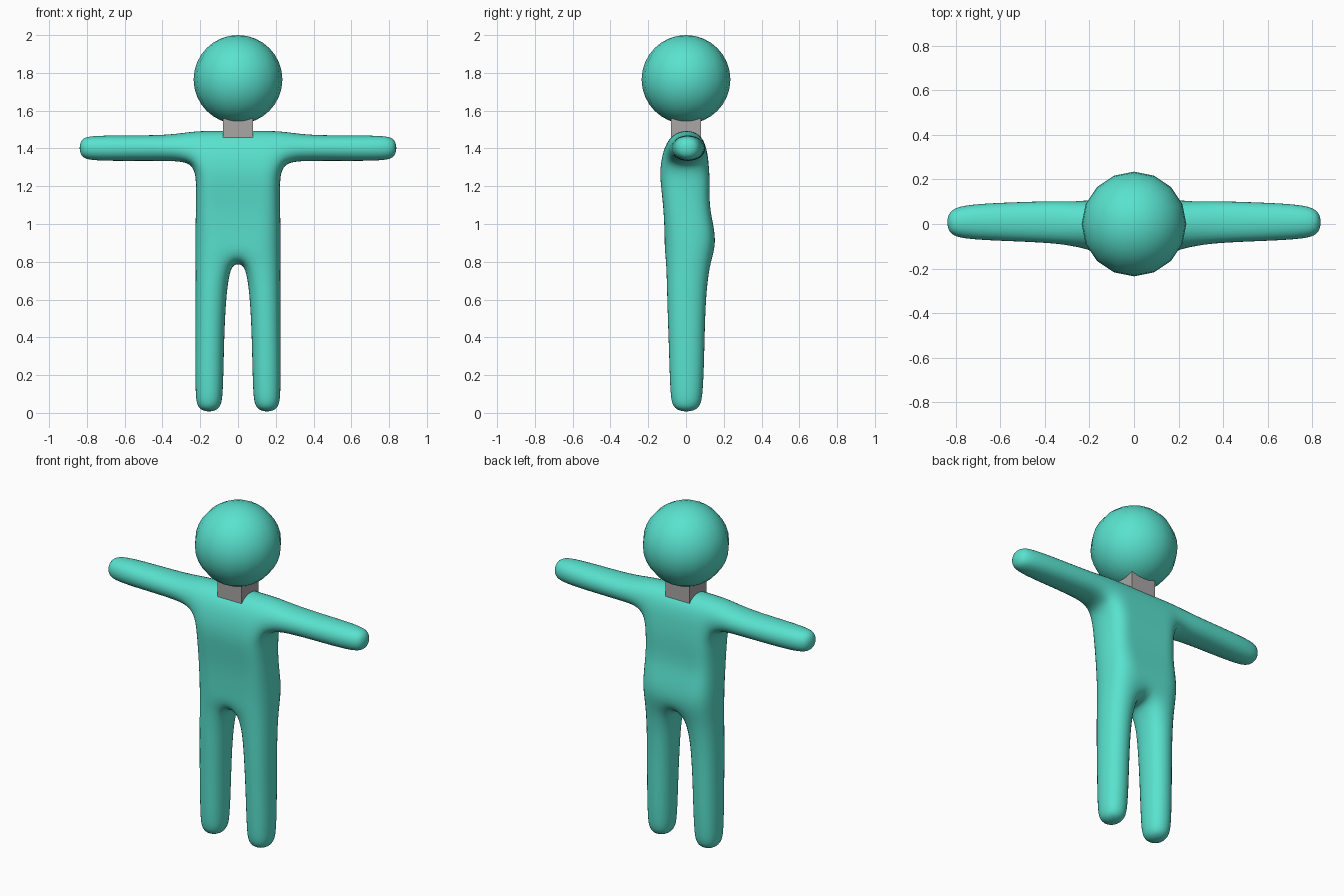
import bpy, bmesh, math

if "Cube" in bpy.data.objects:
    bpy.data.objects.remove(bpy.data.objects["Cube"])


def material(name, rgb):
    m = bpy.data.materials.new(name)
    m.diffuse_color = (*rgb, 1)
    m.use_nodes = True
    m.node_tree.nodes["Principled BSDF"].inputs["Base Color"].default_value = m.diffuse_color
    return m


teal = material("teal", (0.10, 0.76, 0.62))
grey = material("warm_grey", (0.40, 0.38, 0.38))


def finish(bm, name, mat, smooth=True):
    bmesh.ops.recalc_face_normals(bm, faces=bm.faces)
    me = bpy.data.meshes.new(name)
    bm.to_mesh(me)
    bm.free()
    me.materials.append(mat)
    for p in me.polygons:
        p.use_smooth = smooth
    ob = bpy.data.objects.new(name, me)
    bpy.context.collection.objects.link(ob)
    return ob


# Body: half cage, mirrored and subdivided
bm = bmesh.new()


def bridge(r0, r1, skip=(), closed=True):
    n = len(r0)
    for i in range(n if closed else n - 1):
        if i not in skip:
            j = (i + 1) % n
            bm.faces.new((r0[i], r0[j], r1[j], r1[i]))


def extrude_limb(ring, sections):
    for pts in sections:
        new = [bm.verts.new(p) for p in pts]
        bridge(ring, new)
        ring = new
    bm.faces.new(ring)


# Torso levels: height, inner column x, outer x, front y, back y
levels = [
    (0.78, 0.035, 0.232, -0.113, 0.132),
    (0.92, 0.060, 0.234, -0.112, 0.165),
    (1.08, 0.090, 0.228, -0.118, 0.122),
    (1.21, 0.100, 0.226, -0.134, 0.126),
    (1.32, 0.100, 0.236, -0.140, 0.122),
    (1.50, 0.100, 0.230, -0.088, 0.095),
]
rows = []
for z, a, x, f, b in levels:
    pts = [(0, f), (a, f), (x, f), (x, b), (a, b), (0, b)]
    rows.append([bm.verts.new((px, py, z)) for px, py in pts])
for i in range(len(rows) - 1):
    arm_hole = (2,) if i == len(rows) - 2 else ()
    bridge(rows[i], rows[i + 1], arm_hole, closed=False)
low, chest, top = rows[0], rows[-2], rows[-1]
bm.faces.new((low[0], low[1], low[4], low[5]))
bm.faces.new((top[0], top[1], top[4], top[5]))
bm.faces.new((top[1], top[2], top[3], top[4]))

# Leg sections: z, inner x, outer x, front y, back y
legs = [(0.58, 0.060, 0.232, -0.108, 0.111), (0.30, 0.069, 0.233, -0.097, 0.105),
        (0.10, 0.073, 0.232, -0.091, 0.097), (0.0, 0.088, 0.220, -0.074, 0.078)]
extrude_limb([low[k] for k in (1, 2, 3, 4)],
             [[(a, f, z), (x, f, z), (x, b, z), (a, b, z)] for z, a, x, f, b in legs])

# Arm sections: x, low z, high z, front y, back y
arms = [(0.36, 1.329, 1.476, -0.093, 0.112), (0.58, 1.328, 1.475, -0.084, 0.104),
        (0.76, 1.329, 1.474, -0.075, 0.094), (0.845, 1.345, 1.460, -0.050, 0.064)]
extrude_limb([chest[2], chest[3], top[3], top[2]],
             [[(x, f, l), (x, b, l), (x, b, h), (x, f, h)] for x, l, h, f, b in arms])

body = finish(bm, "body", teal)
mirror = body.modifiers.new("mirror", 'MIRROR')
mirror.use_axis[0] = True
sub = body.modifiers.new("smooth", 'SUBSURF')
sub.levels = sub.render_levels = 3

# Head
bm = bmesh.new()
bmesh.ops.create_uvsphere(bm, u_segments=16, v_segments=16, radius=0.235)
finish(bm, "head", teal).location = (0, 0, 1.765)

# Neck
bm = bmesh.new()
bmesh.ops.create_cube(bm, size=0.16)
finish(bm, "neck", grey, smooth=False).location = (0, 0, 1.50)
